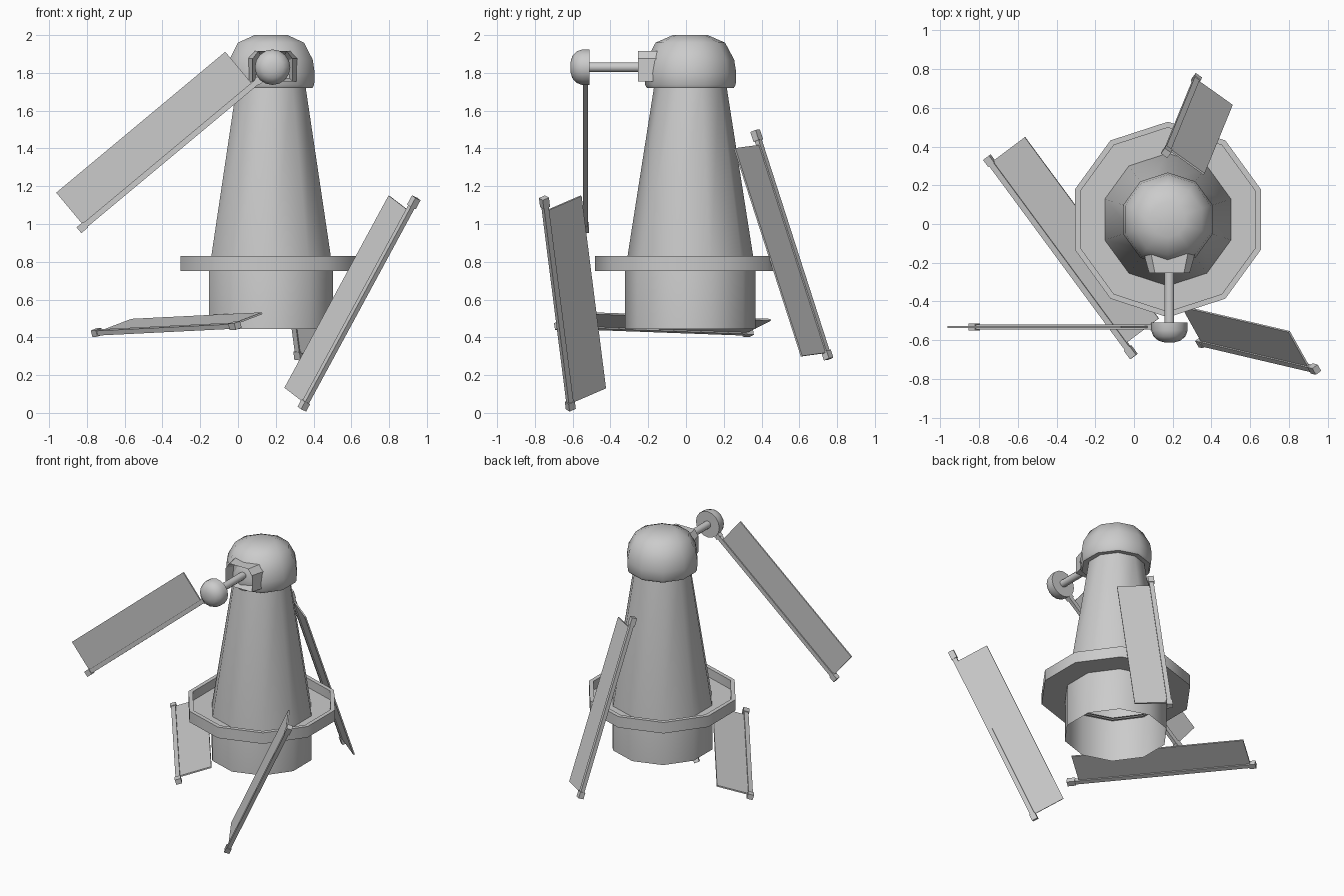
import bpy, bmesh, math
from mathutils import Vector, Matrix

if "Cube" in bpy.data.objects:
    bpy.data.objects.remove(bpy.data.objects["Cube"])

CX, CY = 0.175, 0.023      # tower axis
HUB_X, HUB_Z = 0.183, 1.83  # sail axle


def finish(name, bm, angle=None):
    bmesh.ops.recalc_face_normals(bm, faces=bm.faces[:])
    me = bpy.data.meshes.new(name)
    bm.to_mesh(me)
    bm.free()
    ob = bpy.data.objects.new(name, me)
    bpy.context.collection.objects.link(ob)
    if angle:
        bpy.ops.object.select_all(action='DESELECT')
        ob.select_set(True)
        bpy.context.view_layer.objects.active = ob
        bpy.ops.object.shade_smooth_by_angle(angle=math.radians(angle))
    return ob


def lathe(name, profile, sides, matrix, cap_start=False, cap_end=False, angle=40):
    """Spin (radius, height) points round local z, first corner on +y."""
    bm = bmesh.new()
    rings = []
    for r, z in profile:
        rings.append([bm.verts.new(matrix @ Vector((
            r * math.cos(math.pi / 2 + math.tau * i / sides),
            r * math.sin(math.pi / 2 + math.tau * i / sides), z)))
            for i in range(sides)])
    for a, b in zip(rings, rings[1:]):
        for i in range(sides):
            j = (i + 1) % sides
            bm.faces.new((a[i], a[j], b[j], b[i]))
    if cap_start:
        bm.faces.new(rings[0])
    if cap_end:
        bm.faces.new(rings[-1])
    return finish(name, bm, angle)


def box(bm, lo, hi, matrix):
    lo, hi = Vector(lo), Vector(hi)
    m = matrix @ Matrix.Translation((lo + hi) / 2) @ Matrix.Diagonal((*(hi - lo), 1))
    bmesh.ops.create_cube(bm, size=1, matrix=m)


axis = Matrix.Translation((CX, CY, 0))

# Tower: straight, open-bottomed base and tapering body
lathe("tower", [(0.345, 0.445), (0.345, 0.75), (0.19, 1.74)], 10, axis)

# Gallery tray round the tower
lathe("gallery", [(0.33, 0.75), (0.505, 0.75), (0.505, 0.83),
                  (0.475, 0.83), (0.475, 0.765), (0.33, 0.765)], 10, axis)

# Domed cap
lathe("cap", [(0.18, 1.725), (0.23, 1.72), (0.24, 1.737), (0.243, 1.80),
              (0.232, 1.87), (0.184, 1.96), (0.092, 2.0)], 10, axis, cap_end=True, angle=50)

# Hollow nose on the cap, flaring towards the back
bm = bmesh.new()
section = [(-0.105, 1.755), (0.105, 1.755), (0.105, 1.875),
           (0.075, 1.915), (-0.075, 1.915), (-0.105, 1.875)]
front, back = ([bm.verts.new((HUB_X + x * s, y, z)) for x, z in section]
               for y, s in ((-0.253, 1.0), (-0.12, 1.35)))
for i in range(6):
    j = (i + 1) % 6
    bm.faces.new((front[i], front[j], back[j], back[i]))
bm.faces.new(back)
mouth = bm.faces.new(front)
bmesh.ops.recalc_face_normals(bm, faces=bm.faces[:])
bmesh.ops.inset_region(bm, faces=[mouth], thickness=0.022)
bmesh.ops.translate(bm, verts=mouth.verts[:], vec=(0, 0.06, 0))
finish("cap_nose", bm)

# Axle and rounded hub (local z points to the front)
axle = Matrix.Translation((HUB_X, 0, HUB_Z)) @ Matrix.Rotation(math.pi / 2, 4, 'X')
lathe("axle", [(0.026, 0.15), (0.026, 0.52)], 10, axle, True, True)
lathe("hub", [(0.094, 0.51), (0.094, 0.55), (0.083, 0.58),
              (0.058, 0.602), (0.025, 0.612)], 16, axle, True, True, angle=50)


# Sails: one still on the hub, three leaning or lying on the ground
def sail(name, tip, root, panel_side):
    tip = Vector(tip)
    d = (Vector(root) - tip).normalized()
    n = Vector(panel_side)
    n = (n - d * n.dot(d)).normalized()
    k = d.cross(n)
    m = Matrix.Translation(tip) @ Matrix((d, n, k)).transposed().to_4x4()
    bm = bmesh.new()
    box(bm, (0.04, -0.015, -0.013), (1.24, 0.015, 0.013), m)          # spar
    box(bm, (0, -0.02, -0.018), (0.045, 0.02, 0.018), m)              # tip block
    box(bm, (1.225, -0.02, -0.018), (1.28, 0.02, 0.018), m)           # root block
    box(bm, (0.035, 0.01, -0.005), (1.2, 0.23, 0.005), m)             # panel
    finish(name, bm)


sail("sail_attached", (-0.842, -0.531, 0.967), (0.141, -0.531, 1.786), (-0.64, 0, 0.768))
sail("sail_front", (0.338, -0.61, 0.02), (0.943, -0.752, 1.137), (-0.09, 0.185, 0.11))
sail("sail_lying", (-0.76, 0.345, 0.425), (0.005, -0.692, 0.463), (0.2, 0.11, 0.07))
sail("sail_back", (0.325, 0.755, 0.285), (0.165, 0.365, 1.497), (0.175, -0.14, 0.02))
